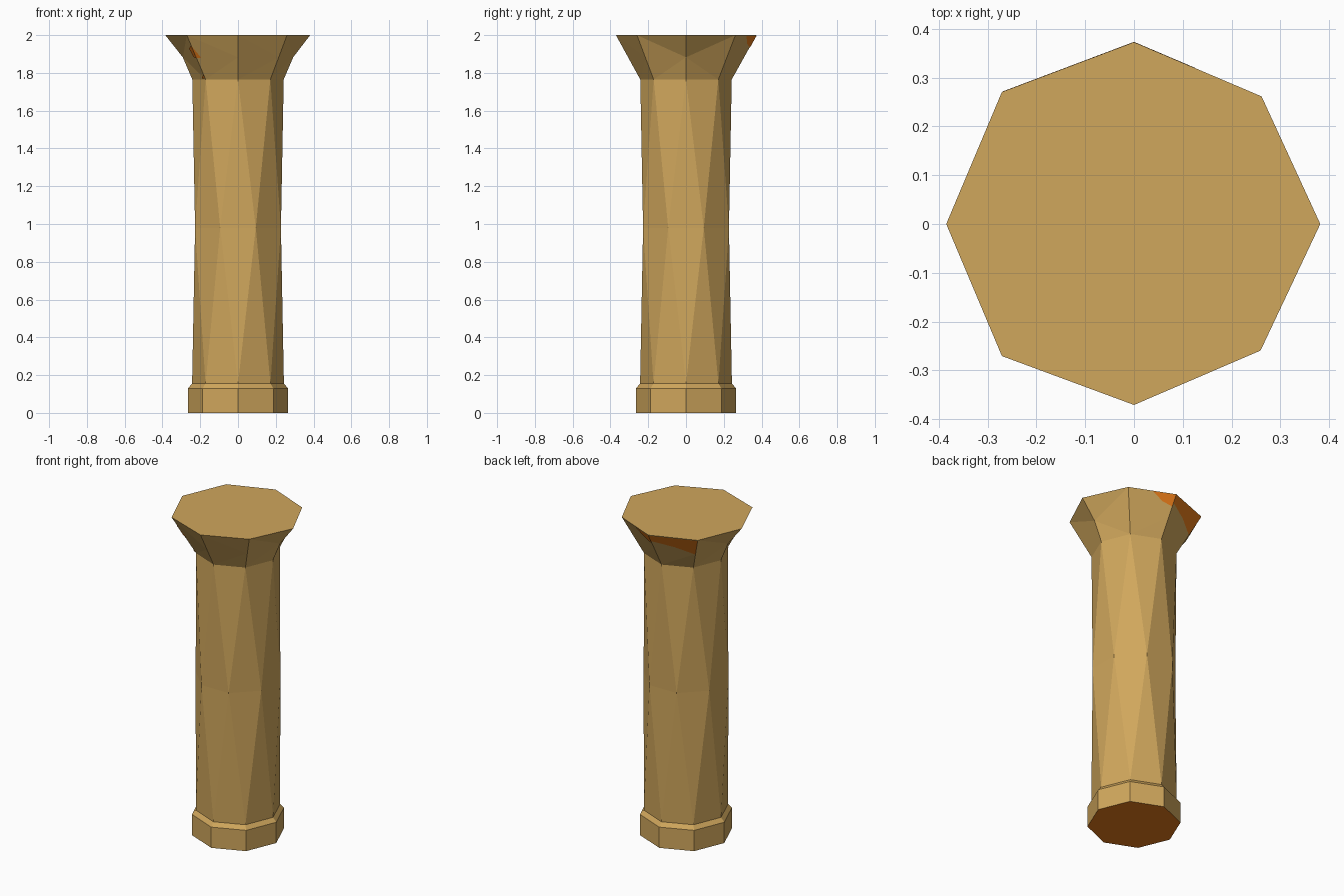
import bpy, math
from mathutils import Vector

if "Cube" in bpy.data.objects:
    bpy.data.objects.remove(bpy.data.objects["Cube"])

def material(name, rgb):
    m = bpy.data.materials.new(name)
    m.diffuse_color = (*rgb, 1)
    m.use_nodes = True
    m.node_tree.nodes["Principled BSDF"].inputs["Base Color"].default_value = m.diffuse_color
    return m

TAN = material("sandstone tan", (0.63, 0.385, 0.108))
BROWN = material("orange brown", (0.80, 0.20, 0.010))
TOP_R = [0.382, 0.370, 0.373, 0.383, 0.385, 0.383, 0.371, 0.367]

def pt(r, i, z):
    a = math.radians(45 * i)
    return Vector((r * math.cos(a), r * math.sin(a), z))

def ring(radii, z, shift=0.0):
    if not isinstance(radii, list):
        radii = [radii] * 8
    return [pt(radii[i], i + shift, z) for i in range(8)]

def build(name, rings, faces, brown=()):
    me = bpy.data.meshes.new(name)
    me.from_pydata([v for r in rings for v in r], [], faces)
    me.materials.append(TAN)
    me.materials.append(BROWN)
    for i in brown:
        me.polygons[i].material_index = 1
    ob = bpy.data.objects.new(name, me)
    bpy.context.collection.objects.link(ob)
    return ob

def band(k):
    return [(8*k + i, 8*k + (i+1) % 8, 8*k + 8 + (i+1) % 8, 8*k + 8 + i) for i in range(8)]

# base plinth with chamfered ledge and brown underside
rings = [ring(0.265, 0), ring(0.265, 0.13), ring(0.243, 0.155)]
build("base", rings, [tuple(range(7, -1, -1))] + band(0) + band(1), brown=[0])

# chiselled shaft: middle ring is turned half a step, giving long triangles
rings = [ring(0.243, 0.155), ring(0.246, 0.98, 0.5), ring(0.242, 1.765)]
faces = []
for i in range(8):
    j = (i + 1) % 8
    faces += [(i, j, 8 + i), (j, 8 + j, 8 + i),
              (16 + j, 16 + i, 8 + i), (16 + j, 8 + i, 8 + j)]
build("shaft", rings, faces)

# flared capital, pinched on the two x corners, facets fan from the pinch
mid = [(0.242 + r) / 2 for r in TOP_R]
mid[0] = mid[4] = 0.292
rings = [ring(0.242, 1.765), ring(mid, 1.8825), ring(TOP_R, 2.0)]
faces = []
for i in range(8):
    j = (i + 1) % 8
    if i in (0, 4):
        faces += [(8 + i, i, j), (8 + i, j, 8 + j),
                  (8 + i, 8 + j, 16 + j), (8 + i, 16 + j, 16 + i)]
    else:
        faces += [(i, j, 8 + j), (i, 8 + j, 8 + i),
                  (8 + i, 8 + j, 16 + i), (8 + j, 16 + j, 16 + i)]
faces.append(tuple(range(16, 24)))
build("capital", rings, faces)

# thin brown patches on the capital facets: (fraction across facet, height)
def patch(name, i, corners):
    pts = []
    for t, z in corners:
        f = (z - 1.765) / 0.235
        a, b = [pt(0.242 + (TOP_R[k % 8] - 0.242) * f, k, z) for k in (i, i + 1)]
        pts.append(a.lerp(b, t) + pt(0.002, i + 0.5, -0.001))
    build(name, [pts], [tuple(range(len(pts)))], brown=[0])

patch("back_right_patch", 1, [(0.52, 1.997), (0.75, 1.955), (1, 1.935), (1, 1.997)])
patch("back_left_patch", 2, [(0, 1.997), (0, 1.955), (0.5, 1.925), (1, 1.88), (1, 1.997)])
patch("front_patch_outer", 4, [(1, 1.945), (0.84, 1.93), (0.88, 1.885), (1, 1.88)])
patch("front_patch_inner", 5, [(0, 1.945), (0, 1.88), (0.12, 1.88)])
patch("front_patch_low", 4, [(0.75, 1.77), (1, 1.77), (1, 1.79)])
